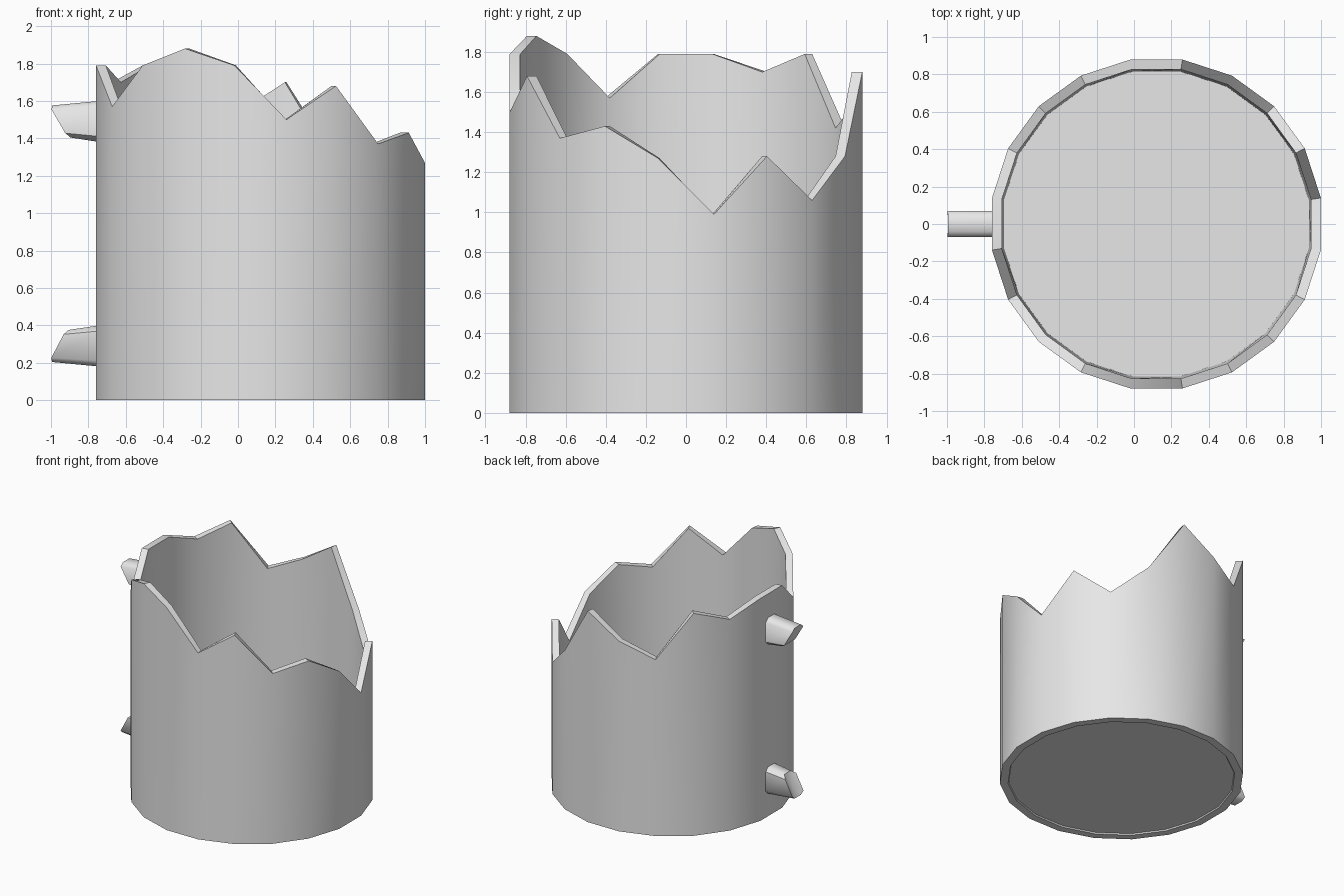
import bpy, bmesh, math
from mathutils import Vector

cube = bpy.data.objects.get("Cube")
if cube:
    bpy.data.objects.remove(cube)

# One grey for the whole mug
grey = bpy.data.materials.new("grey_ceramic")
grey.use_nodes = True
grey.diffuse_color = (0.8, 0.8, 0.8, 1)
grey.node_tree.nodes["Principled BSDF"].inputs["Base Color"].default_value = (0.8, 0.8, 0.8, 1)

CENTRE_X = 0.12
# Height of the broken rim at each corner, counter-clockwise from +x
RIM = [0.99, 1.28, 1.06, 1.28, 1.70, 1.53, 1.42, 1.79, 1.70, 1.79,
       1.79, 1.57, 1.79, 1.88, 1.79, 1.50, 1.68, 1.37, 1.43, 1.27]
SIDES = len(RIM)


def bridge(bm, a, b):
    """Join two equal loops with quads."""
    n = len(a)
    for i in range(n):
        j = (i + 1) % n
        bm.faces.new((a[i], a[j], b[j], b[i]))


def finish(bm, name, angle=30):
    bmesh.ops.recalc_face_normals(bm, faces=bm.faces)
    mesh = bpy.data.meshes.new(name)
    bm.to_mesh(mesh)
    bm.free()
    mesh.materials.append(grey)
    obj = bpy.data.objects.new(name, mesh)
    bpy.context.collection.objects.link(obj)
    bpy.ops.object.select_all(action='DESELECT')
    obj.select_set(True)
    bpy.context.view_layer.objects.active = obj
    bpy.ops.object.shade_smooth_by_angle(angle=math.radians(angle))
    return obj


# Cup: foot, outer wall, jagged rim, inner wall and floor as one shell
def cup_ring(bm, radius, heights):
    ring = []
    for i, z in enumerate(heights):
        a = math.tau * (i + 0.5) / SIDES
        ring.append(bm.verts.new((CENTRE_X + radius * math.cos(a), radius * math.sin(a), z)))
    return ring


bm = bmesh.new()
profile = [(0.825, 0.01), (0.83, 0), (0.89, 0), (0.89, RIM), (0.837, RIM), (0.825, 0.06)]
rings = [cup_ring(bm, r, z if z is RIM else [z] * SIDES) for r, z in profile]
for lower, upper in zip(rings, rings[1:]):
    bridge(bm, lower, upper)
bm.faces.new(rings[0])
bm.faces.new(rings[-1])
finish(bm, "broken_cup")


# Handle stubs: chamfered bars that taper to a jagged broken end
def handle_stub(name, z_mid, end_shift, top_x, bottom_x):
    half_y, half_z, chamfer = 0.07, 0.11, 0.03
    y, z = half_y - chamfer, half_z - chamfer
    section = [(half_y, z), (y, half_z), (-y, half_z), (-half_y, z),
               (-half_y, -z), (-y, -half_z), (y, -half_z), (half_y, -z)]
    bm = bmesh.new()
    root = [bm.verts.new((-0.74, sy, z_mid + sz)) for sy, sz in section]
    tip = []
    for sy, sz in section:
        t = (sz + half_z) / (2 * half_z)
        x = bottom_x + (top_x - bottom_x) * t
        if abs(sy) < half_y:
            x += 0.015
        tip.append(bm.verts.new((x, sy, z_mid + end_shift + sz * 0.78)))
    bridge(bm, root, tip)
    centre = bm.verts.new((-0.94, 0, z_mid + end_shift))
    for i in range(len(tip)):
        bm.faces.new((tip[i], tip[(i + 1) % len(tip)], centre))
    bm.faces.new(root)
    finish(bm, name, 50)


handle_stub("upper_handle_stub", 1.49, 0.0, -1.01, -0.91)
handle_stub("lower_handle_stub", 0.29, 0.0, -0.92, -1.01)
